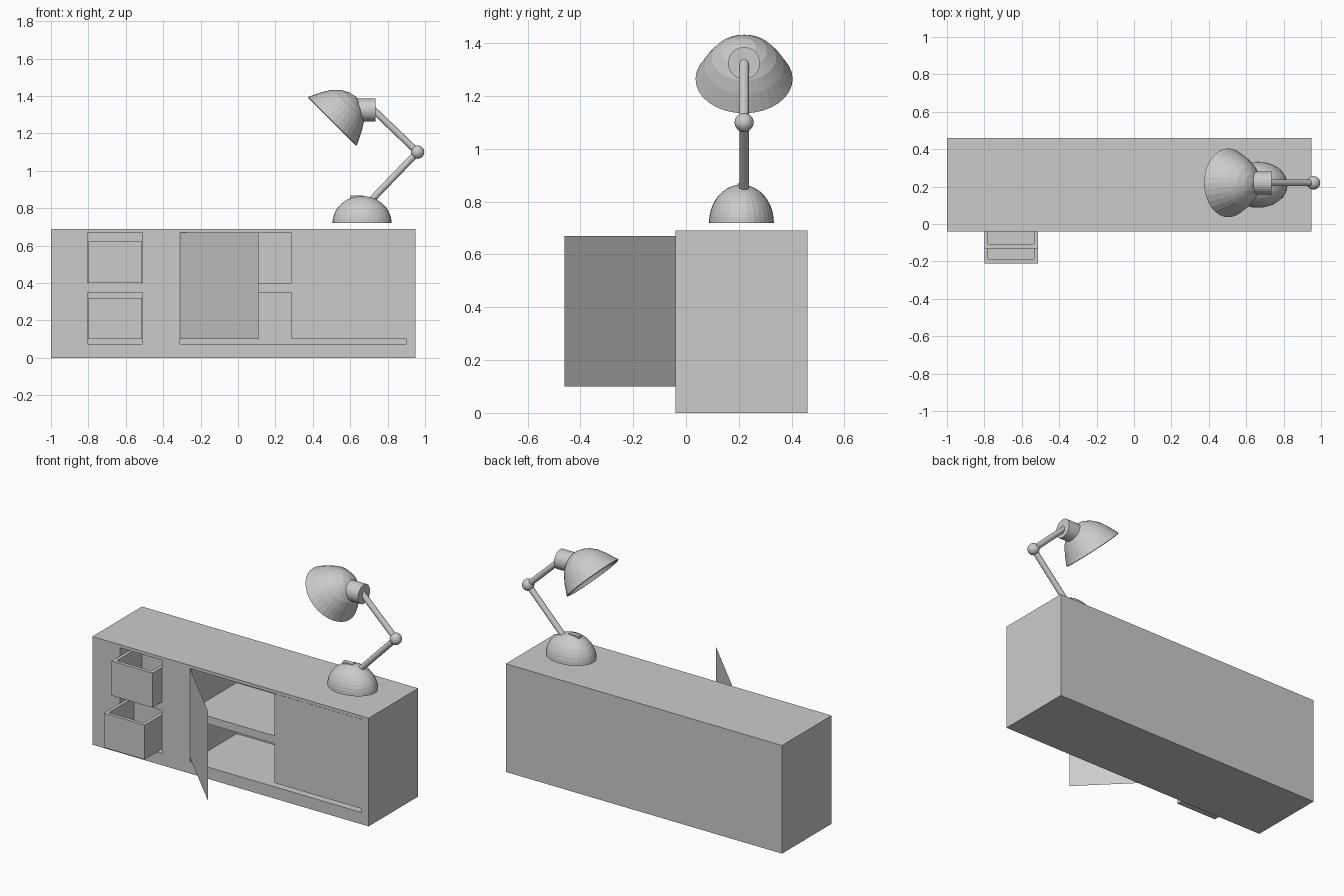
import bpy, bmesh, math
from mathutils import Vector, Matrix

if "Cube" in bpy.data.objects:
    bpy.data.objects.remove(bpy.data.objects["Cube"])


def make(name, bm, matrix=None):
    if matrix:
        bm.transform(matrix)
    bmesh.ops.recalc_face_normals(bm, faces=bm.faces)
    me = bpy.data.meshes.new(name)
    bm.to_mesh(me)
    bm.free()
    ob = bpy.data.objects.new(name, me)
    bpy.context.collection.objects.link(ob)
    return ob


def box(name, x0, x1, y0, y1, z0, z1):
    bm = bmesh.new()
    bmesh.ops.create_cube(bm, size=1)
    m = Matrix.Translation(((x0 + x1) / 2, (y0 + y1) / 2, (z0 + z1) / 2)) \
        @ Matrix.Diagonal((x1 - x0, y1 - y0, z1 - z0, 1))
    return make(name, bm, m)


def cut(ob, cutter):
    mod = ob.modifiers.new("cut", 'BOOLEAN')
    mod.operation = 'DIFFERENCE'
    mod.solver = 'EXACT'
    mod.object = cutter
    cutter.hide_render = True
    cutter.hide_viewport = True


def rod(name, a, b, r, seg=20):
    a, b = Vector(a), Vector(b)
    bm = bmesh.new()
    bmesh.ops.create_cone(bm, cap_ends=True, segments=seg, radius1=r, radius2=r, depth=(b - a).length)
    rot = (b - a).to_track_quat('Z', 'Y').to_matrix().to_4x4()
    return make(name, bm, Matrix.Translation((a + b) / 2) @ rot)


def ball(name, c, r):
    bm = bmesh.new()
    bmesh.ops.create_uvsphere(bm, u_segments=24, v_segments=14, radius=r)
    return make(name, bm, Matrix.Translation(c))


def lathe(name, profile, matrix, seg=32):
    bm = bmesh.new()
    vs = [bm.verts.new((r, 0, z)) for r, z in profile]
    es = [bm.edges.new(p) for p in zip(vs, vs[1:])]
    bmesh.ops.spin(bm, geom=vs + es, axis=(0, 0, 1), cent=(0, 0, 0), angle=2 * math.pi, steps=seg)
    bmesh.ops.remove_doubles(bm, verts=bm.verts, dist=1e-5)
    return make(name, bm, matrix)


def panel(name, x0, y0, x1, y1, z0, z1):
    bm = bmesh.new()
    bm.faces.new([bm.verts.new(p) for p in
                  ((x0, y0, z0), (x1, y1, z0), (x1, y1, z1), (x0, y0, z1))])
    return make(name, bm)


# Cabinet body with two drawer bays and a wide cupboard split by a shelf
FRONT, BACK = -0.04, 0.43
cabinet = box("cabinet", -1, 0.95, FRONT, 0.46, 0, 0.69)
for label, z0, z1 in (("upper", 0.40, 0.67), ("lower", 0.075, 0.35)):
    cut(cabinet, box(label + "_drawer_bay_cutter", -0.805, -0.51, FRONT - 0.1, BACK, z0, z1))
    cut(cabinet, box(label + "_cupboard_cutter", -0.31, 0.90, FRONT - 0.1, BACK, z0, z1))

# Drawers pulled out by different amounts
for label, y, z in (("upper", -0.13, 0.401), ("lower", -0.21, 0.10)):
    d = box(label + "_drawer", -0.80, -0.512, y, y + 0.30, z, z + 0.22)
    cut(d, box(label + "_drawer_cutter", -0.78, -0.534, y + 0.022, y + 0.278, z + 0.02, z + 0.4))

# Thin doors: left open at 45 degrees, right closed
panel("open_door", -0.31, FRONT, 0.11, -0.46, 0.10, 0.67)
panel("closed_door", 0.285, FRONT - 0.001, 0.90, FRONT - 0.001, 0.10, 0.67)

# Lamp base: closed oval dome with a small switch
LY = 0.22
dome = [(0, 0)] + [(math.cos(i * math.pi / 20), math.sin(i * math.pi / 20)) for i in range(10)] + [(0, 1)]
lathe("lamp_base", dome, Matrix.Translation((0.663, 0.21, 0.72)) @ Matrix.Diagonal((0.158, 0.123, 0.145, 1)))
box("lamp_switch", 0.60, 0.67, 0.195, 0.225, 0.84, 0.868)

# Lamp arms and elbow
elbow, tip = (0.96, LY, 1.10), (0.725, LY, 1.325)
rod("lower_arm", (0.70, LY, 0.83), elbow, 0.018)
rod("upper_arm", elbow, tip, 0.018)
ball("elbow_joint", elbow, 0.036)
ball("arm_tip", tip, 0.018)

# Lamp head: collar and hollow shade tilted at 45 degrees
rod("shade_collar", (0.63, LY, 1.325), (0.735, LY, 1.325), 0.061, 32)
shade = lathe("lamp_shade",
              [(0.184, 0), (0.150, 0.070), (0.122, 0.115), (0.086, 0.150), (0.045, 0.173), (0, 0.182)],
              Matrix.Translation((0.505, LY, 1.265)) @ Matrix.Rotation(math.radians(45), 4, 'Y'))
solid = shade.modifiers.new("thickness", 'SOLIDIFY')
solid.thickness = 0.008
solid.offset = -1
